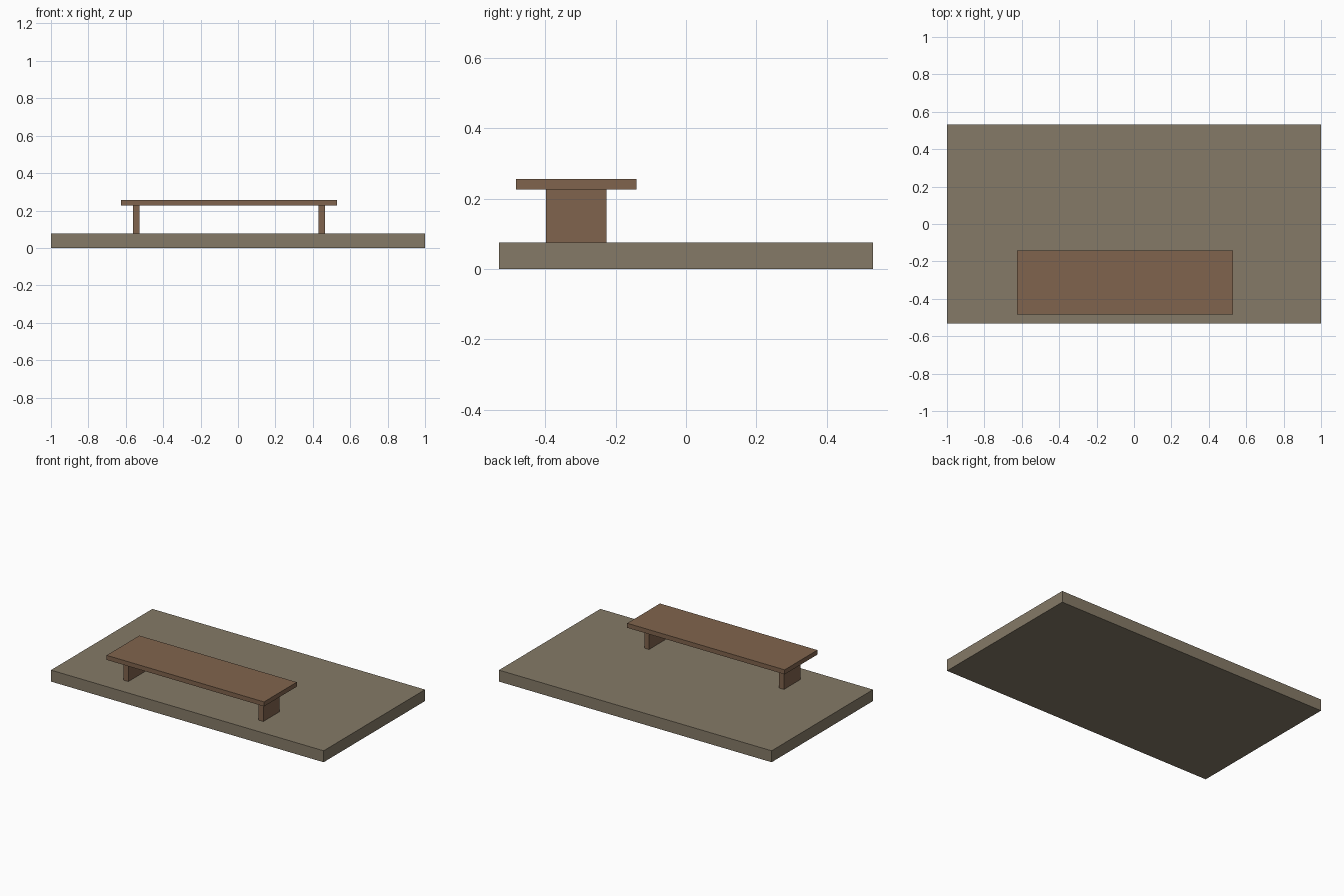
import bpy

cube = bpy.data.objects.get("Cube")
if cube:
    bpy.data.objects.remove(cube, do_unlink=True)


def make_material(name, rgb):
    mat = bpy.data.materials.new(name)
    mat.use_nodes = True
    color = (*rgb, 1.0)
    mat.diffuse_color = color
    mat.node_tree.nodes["Principled BSDF"].inputs["Base Color"].default_value = color
    return mat


def box(name, center, size, bottom, mat):
    """Box centred on (x, y), rising from the given bottom height."""
    x, y = center
    bpy.ops.mesh.primitive_cube_add(size=1, location=(x, y, bottom + size[2] / 2))
    obj = bpy.context.object
    obj.name = obj.data.name = name
    obj.scale = size
    bpy.ops.object.transform_apply(location=False, rotation=False, scale=True)
    obj.data.materials.append(mat)
    return obj


stone = make_material("grey brown stone", (0.235, 0.195, 0.136))
wood = make_material("brown wood", (0.216, 0.127, 0.074))

BASE_HEIGHT = 0.076
LEG_HEIGHT = 0.15
BENCH_X, BENCH_Y = -0.048, -0.312

# Ground slab
box("ground_slab", (0, 0), (2.0, 1.062, BASE_HEIGHT), 0, stone)

# Bench legs
for name, side in (("right_leg", -1), ("left_leg", 1)):
    box(name, (BENCH_X + side * 0.495, BENCH_Y), (0.035, 0.172, LEG_HEIGHT),
        BASE_HEIGHT, wood)

# Bench seat
box("seat", (BENCH_X, BENCH_Y), (1.155, 0.343, 0.03), BASE_HEIGHT + LEG_HEIGHT, wood)
